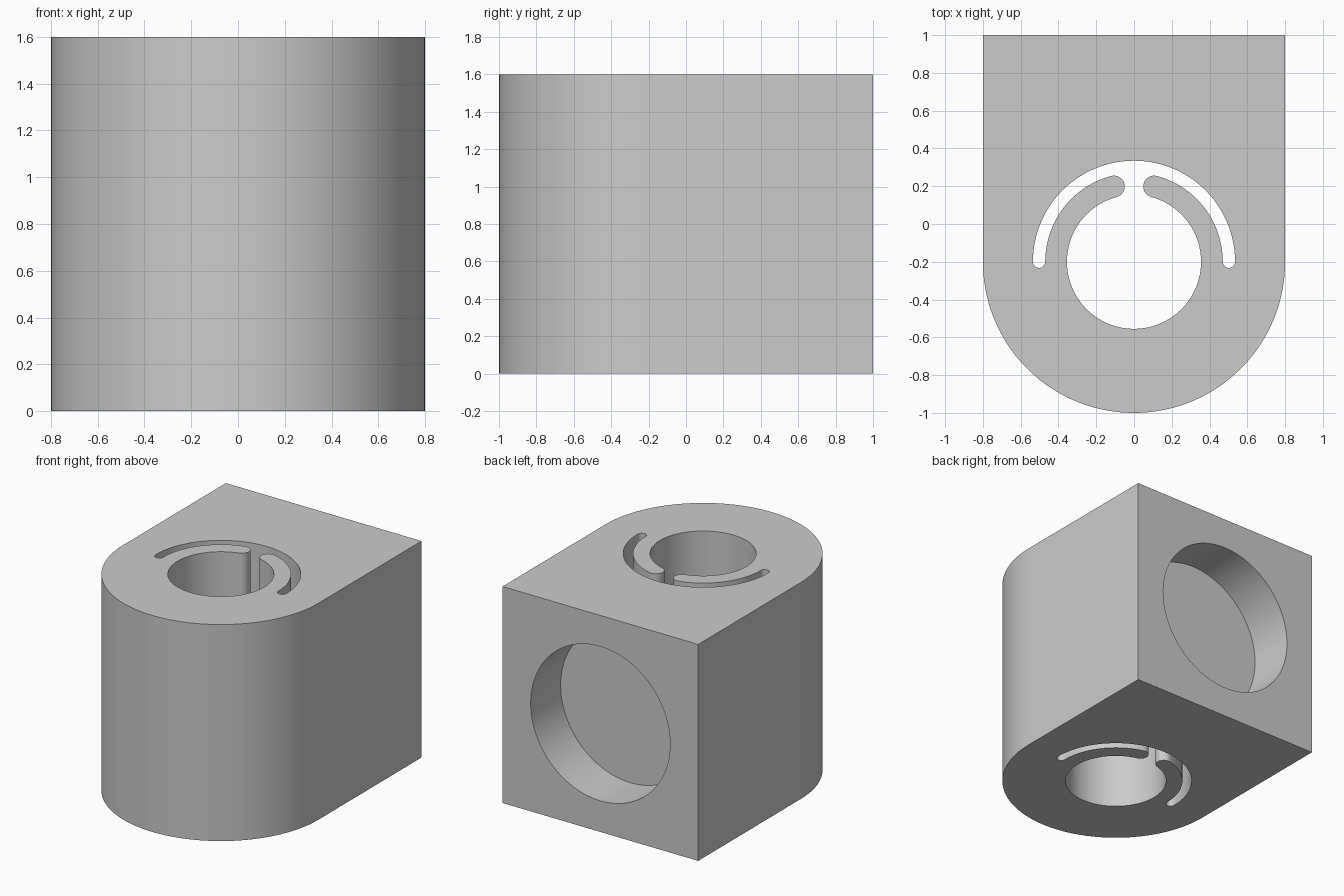
import bpy, bmesh
from math import sin, cos, pi, radians

cube = bpy.data.objects.get("Cube")
if cube:
    bpy.data.objects.remove(cube, do_unlink=True)

HEIGHT = 1.6
AXIS_Y = -0.2


def arc(r, start, end, n, cx=0.0, cy=AXIS_Y):
    """Points on an arc; angles in degrees, clockwise from +y."""
    angles = [radians(start + (end - start) * i / n) for i in range(n + 1)]
    return [(cx + r * sin(a), cy + r * cos(a)) for a in angles]


def prism(name, points, z0, z1):
    """Extrude a closed outline from z0 to z1."""
    bm = bmesh.new()
    face = bm.faces.new([bm.verts.new((x, y, z0)) for x, y in points])
    top = bmesh.ops.extrude_face_region(bm, geom=[face])["geom"]
    verts = [v for v in top if isinstance(v, bmesh.types.BMVert)]
    bmesh.ops.translate(bm, verts=verts, vec=(0, 0, z1 - z0))
    bmesh.ops.recalc_face_normals(bm, faces=bm.faces)
    mesh = bpy.data.meshes.new(name)
    bm.to_mesh(mesh)
    bm.free()
    obj = bpy.data.objects.new(name, mesh)
    bpy.context.collection.objects.link(obj)
    return obj


# Block with a square back and a half-round front
body = prism("clamp_block", [(-0.8, 1), (0.8, 1)] + arc(0.8, 90, 270, 72), 0, HEIGHT)

# Through opening: round hole, arched relief slot and two round-tipped fingers
hole_r, finger_r, slot_r, tip = 0.355, 0.47, 0.535, 15
mid, cap = (hole_r + finger_r) / 2, (finger_r + slot_r) / 2
tip_x, tip_y = mid * sin(radians(tip)), AXIS_Y + mid * cos(radians(tip))
half = arc(slot_r, 0, 90, 36)
half += arc((slot_r - finger_r) / 2, 90, 270, 12, cx=cap)[1:-1]
half += arc(finger_r, 90, tip, 30)
half += arc((finger_r - hole_r) / 2, tip, tip - 180, 16, tip_x, tip_y)[1:-1]
half += arc(hole_r, tip, 180, 48)
outline = half + [(-x, y) for x, y in reversed(half[1:-1])]
opening = prism("opening_cutter", outline, -0.1, HEIGHT + 0.1)

# Blind round bore in the back
bpy.ops.mesh.primitive_cylinder_add(vertices=96, radius=0.57, depth=0.7,
                                    location=(0, 1, HEIGHT / 2),
                                    rotation=(pi / 2, 0, 0))
bore = bpy.context.object
bore.name = "bore_cutter"

for cutter in (opening, bore):
    mod = body.modifiers.new(cutter.name, "BOOLEAN")
    mod.operation = "DIFFERENCE"
    mod.solver = "EXACT"
    mod.object = cutter

# Apply the cuts and discard the cutters
bpy.ops.object.select_all(action="DESELECT")
body.select_set(True)
bpy.context.view_layer.objects.active = body
for name in [m.name for m in body.modifiers]:
    bpy.ops.object.modifier_apply(modifier=name)
for cutter in (opening, bore):
    bpy.data.objects.remove(cutter, do_unlink=True)

# Plain grey finish
grey = bpy.data.materials.new("plain_grey")
grey.use_nodes = True
colour = (0.6, 0.6, 0.6, 1)
grey.diffuse_color = colour
grey.node_tree.nodes["Principled BSDF"].inputs["Base Color"].default_value = colour
body.data.materials.clear()
body.data.materials.append(grey)
bpy.ops.object.shade_smooth_by_angle(angle=radians(30))
